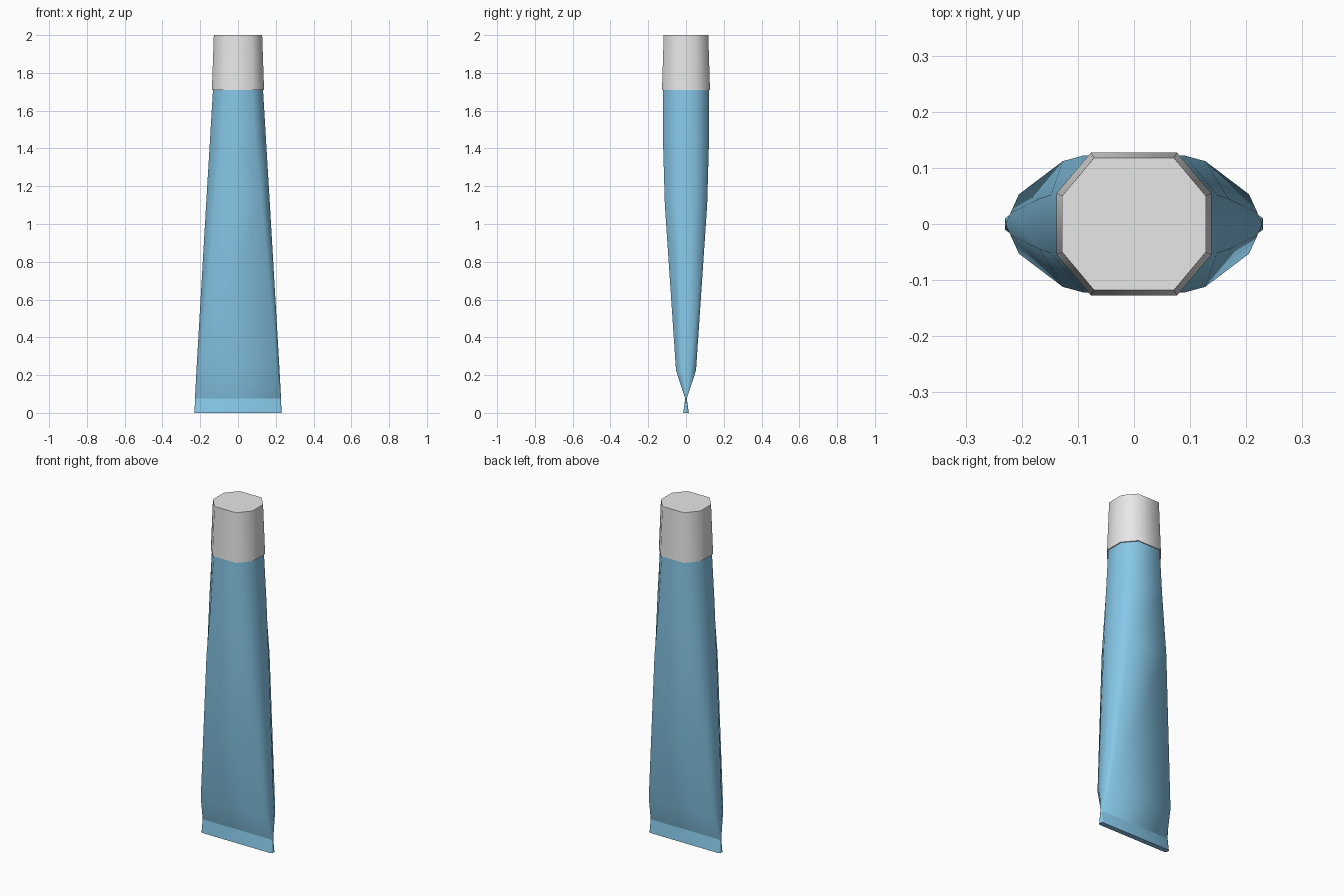
import bpy, bmesh

if "Cube" in bpy.data.objects:
    bpy.data.objects.remove(bpy.data.objects["Cube"])


def material(name, rgb):
    m = bpy.data.materials.new(name)
    m.diffuse_color = (*rgb, 1)
    m.use_nodes = True
    m.node_tree.nodes["Principled BSDF"].inputs["Base Color"].default_value = m.diffuse_color
    return m


def octagon_loft(name, rings, mat, sharp_rings):
    """Loft chamfered rectangles: (z, half x, half y, front flat half x, side flat half y)."""
    bm = bmesh.new()
    loops = []
    for z, hx, hy, fx, fy in rings:
        pts = [(hx, -fy), (hx, fy), (fx, hy), (-fx, hy),
               (-hx, fy), (-hx, -fy), (-fx, -hy), (fx, -hy)]
        loops.append([bm.verts.new((x, y, z)) for x, y in pts])
    for a, b in zip(loops, loops[1:]):
        for i in range(8):
            j = (i + 1) % 8
            bm.faces.new((a[i], a[j], b[j], b[i]))
    bm.faces.new(loops[0][::-1])
    bm.faces.new(loops[-1])
    for f in bm.faces:
        f.smooth = True
    # Crease the chosen rings
    for k in sharp_rings:
        for i in range(8):
            bm.edges.get((loops[k][i], loops[k][(i + 1) % 8])).smooth = False
    bmesh.ops.recalc_face_normals(bm, faces=bm.faces)
    me = bpy.data.meshes.new(name)
    bm.to_mesh(me)
    bm.free()
    me.materials.append(mat)
    ob = bpy.data.objects.new(name, me)
    bpy.context.collection.objects.link(ob)
    return ob


blue = material("tube blue", (0.24, 0.57, 0.80))
white = material("cap white", (0.80, 0.80, 0.80))

# Tube body, flattening down to a crimped end
octagon_loft("tube_body", [
    (0.00, 0.230, 0.015, 0.223, 0.010),
    (0.075, 0.228, 0.004, 0.222, 0.002),
    (0.225, 0.220, 0.053, 0.205, 0.020),
    (1.10, 0.169, 0.112, 0.127, 0.045),
    (1.45, 0.148, 0.122, 0.090, 0.052),
    (1.72, 0.132, 0.122, 0.073, 0.052),
], blue, (0, 1, 5))

# Cap, slightly wider than the tube and tapering upwards
octagon_loft("cap", [
    (1.71, 0.138, 0.127, 0.077, 0.055),
    (2.00, 0.128, 0.118, 0.071, 0.050),
], white, (0, 1))
